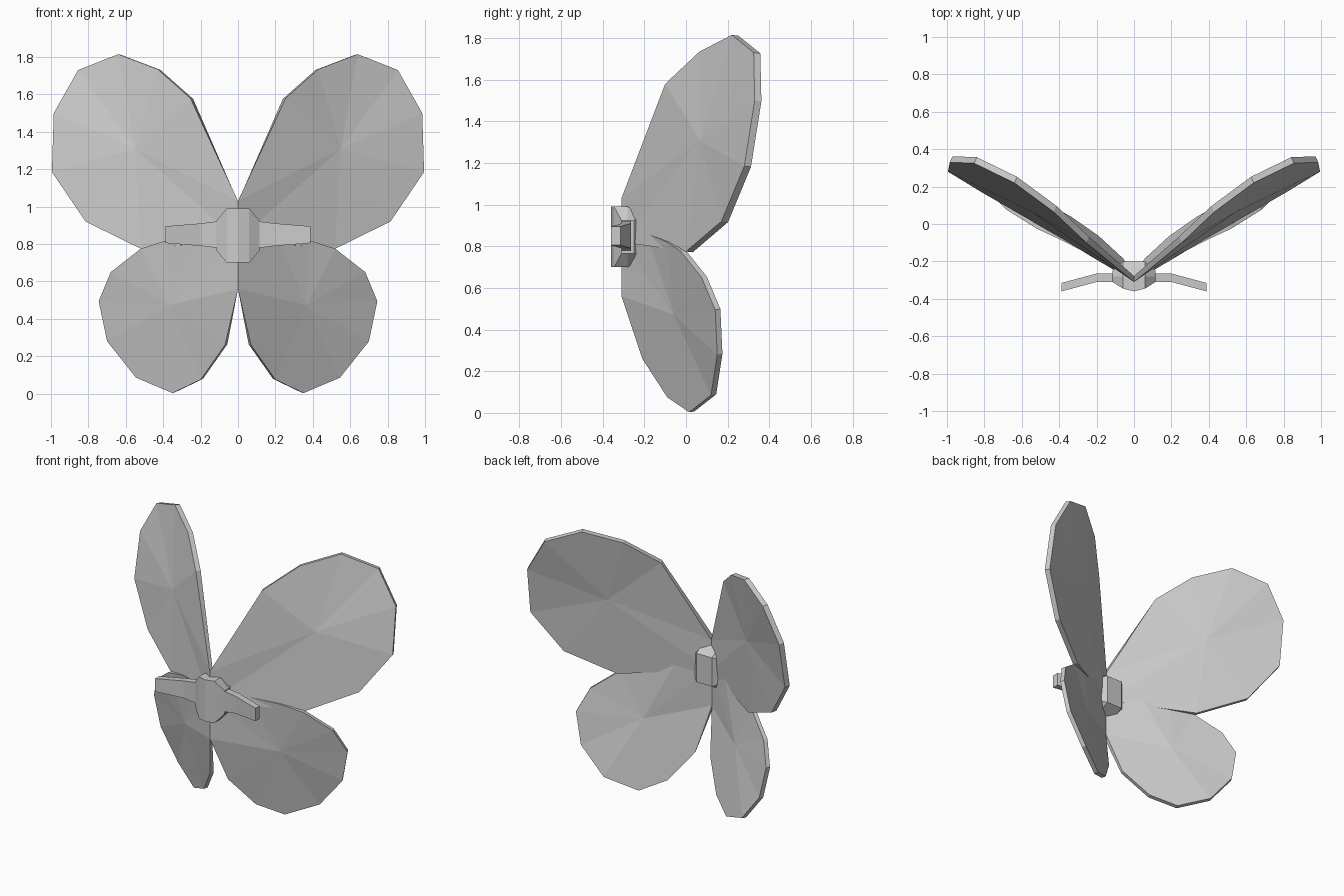
import bpy
from mathutils import Vector

cube = bpy.data.objects.get("Cube")
if cube:
    bpy.data.objects.remove(cube)

grey = bpy.data.materials.new("plain grey")
grey.use_nodes = True
colour = (0.6, 0.6, 0.6, 1)
grey.diffuse_color = colour
grey.node_tree.nodes["Principled BSDF"].inputs["Base Color"].default_value = colour


def make(name, verts, faces, mirror=True):
    """Build a flat-shaded part, mirrored to the other side if wanted."""
    mesh = bpy.data.meshes.new(name)
    mesh.from_pydata([tuple(v) for v in verts], [], faces)
    mesh.materials.append(grey)
    obj = bpy.data.objects.new(name, mesh)
    bpy.context.collection.objects.link(obj)
    if mirror:
        obj.modifiers.new("mirror", "MIRROR").use_mirror_merge = False
    return obj


def wing(name, outline, thickness):
    """Thin faceted panel: front and back fans joined by a rim."""
    front = [Vector(p) for p in outline]
    front.append(sum(front, Vector()) / len(front))
    back = [p + Vector(thickness) for p in front]
    for p in back:
        p.x = max(p.x, 0)
    n = len(outline)
    faces = []
    for i in range(n):
        j = (i + 1) % n
        faces += [(i, n, j), (n + 1 + j, 2 * n + 1, n + 1 + i),
                  (i, j, n + 1 + j, n + 1 + i)]
    make(name, front + back, faces)


def loft(name, rings, mirror=True):
    """Join equal rings of points and close both ends."""
    n = len(rings[0])
    faces = [tuple(reversed(range(n))),
             tuple(range(n * (len(rings) - 1), n * len(rings)))]
    for r in range(len(rings) - 1):
        for i in range(n):
            j = (i + 1) % n
            faces.append((r * n + i, r * n + j, r * n + n + j, r * n + n + i))
    make(name, [p for ring in rings for p in ring], faces, mirror)


# Wings
wing("upper_wing", [
    (0, -.31, 1.03), (0, -.31, .82), (.52, 0, .775), (.815, .17, .92),
    (.995, .28, 1.185), (.985, .33, 1.50), (.855, .325, 1.73),
    (.64, .22, 1.815), (.43, .065, 1.735), (.255, -.10, 1.58)],
    (-.015, .032, -.004))
wing("lower_wing", [
    (0, -.31, .56), (.07, -.21, .26), (.20, -.09, .075), (.35, .015, .003),
    (.545, .12, .085), (.70, .15, .28), (.745, .14, .495), (.68, .075, .65),
    (.52, -.025, .775), (.38, -.09, .82), (.20, -.185, .86), (0, -.31, .82)],
    (-.013, .025, .004))

# Central knot: cross-sections from side to side
mid = .845
rings = []
for x, front, back, half in [(-.115, -.31, -.25, .08), (-.06, -.345, -.2, .145),
                             (0, -.36, -.2, .145), (.06, -.345, -.2, .145),
                             (.115, -.31, -.25, .08)]:
    slope = min(half, .10)
    rings.append([(x, front, mid - half), (x, -.28, mid - half),
                  (x, back, mid - slope), (x, back, mid + slope),
                  (x, -.28, mid + half), (x, front, mid + half)])
loft("centre_knot", rings, mirror=False)

# Side tabs
rings = []
for x, front, half in [(.05, -.31, .068), (.12, -.31, .07),
                       (.20, -.31, .06), (.387, -.36, .045)]:
    rings.append([(x, front, .85 - half), (x, front + .045, .85 - half),
                  (x, front + .045, .85 + half), (x, front, .85 + half)])
loft("side_tab", rings)
